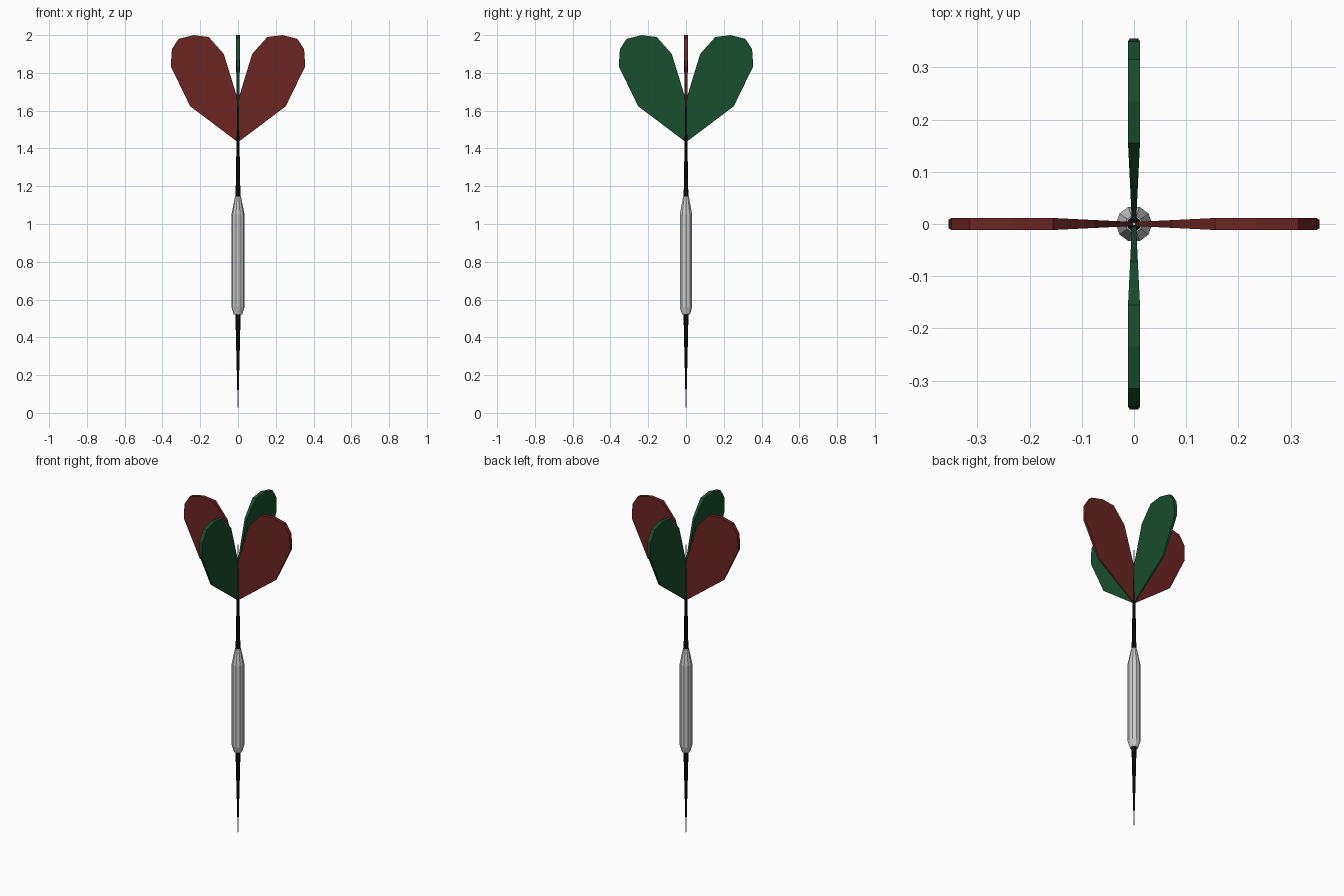
import bpy, bmesh
from math import pi, cos, sin
from mathutils import Matrix

if "Cube" in bpy.data.objects:
    bpy.data.objects.remove(bpy.data.objects["Cube"])


def material(name, rgb):
    m = bpy.data.materials.new(name)
    m.diffuse_color = (*rgb, 1)
    m.use_nodes = True
    m.node_tree.nodes["Principled BSDF"].inputs["Base Color"].default_value = m.diffuse_color
    return m


def finish(name, bm, mat=None):
    bmesh.ops.recalc_face_normals(bm, faces=bm.faces)
    me = bpy.data.meshes.new(name)
    bm.to_mesh(me)
    bm.free()
    ob = bpy.data.objects.new(name, me)
    bpy.context.collection.objects.link(ob)
    if mat:
        me.materials.append(mat)
    return ob


def turned(name, profile, sides, mat=None):
    """Faceted round part from (radius, z) pairs, capped at both ends."""
    bm = bmesh.new()
    rings = [[bm.verts.new((r * cos(2 * pi * i / sides), r * sin(2 * pi * i / sides), z))
              for i in range(sides)] for r, z in profile]
    for a, b in zip(rings, rings[1:]):
        for i in range(sides):
            j = (i + 1) % sides
            bm.faces.new((a[i], a[j], b[j], b[i]))
    bm.faces.new(rings[0][::-1])
    bm.faces.new(rings[-1])
    return finish(name, bm, mat)


# Flight outline: (distance from axis, height, half thickness)
FLIGHT = [(0, 1.433, .003), (.253, 1.623, .006), (.356, 1.835, .008),
          (.35, 1.925, .0115), (.315, 1.98, .0115), (.235, 2.0, .0115),
          (.155, 1.99, .0115), (.075, 1.9, .0075), (0, 1.655, .004)]


def flight(name, angle, mat):
    bm = bmesh.new()
    front = [bm.verts.new((x, -t, z)) for x, z, t in FLIGHT]
    back = [bm.verts.new((x, t, z)) for x, z, t in FLIGHT]
    bm.faces.new(front)
    bm.faces.new(back[::-1])
    n = len(FLIGHT)
    for i in range(n):
        j = (i + 1) % n
        bm.faces.new((front[i], back[i], back[j], front[j]))
    bm.transform(Matrix.Rotation(angle, 4, 'Z'))
    return finish(name, bm, mat)


red = material("red", (.15, .018, .016))
green = material("green", (.009, .075, .026))
black = material("black", (.006, .006, .006))

# Thin steel core: point at the bottom, short spike between the flights
turned("needle", [(.0008, 0), (.003, .12), (.003, 1.77)], 8)

# Black nose, grey barrel and black shaft
turned("nose", [(.004, .12), (.006, .2), (.011, .4), (.014, .53)], 10, black)
turned("barrel", [(.022, .52), (.0345, .56), (.0345, 1.05), (.016, 1.145)], 10)
turned("shaft", [(.014, 1.13), (.012, 1.2), (.008, 1.43), (.0055, 1.69)], 10, black)

# Four flights, alternating colours
for k in range(4):
    flight(f"flight_{k + 1}", k * pi / 2, green if k % 2 else red)
